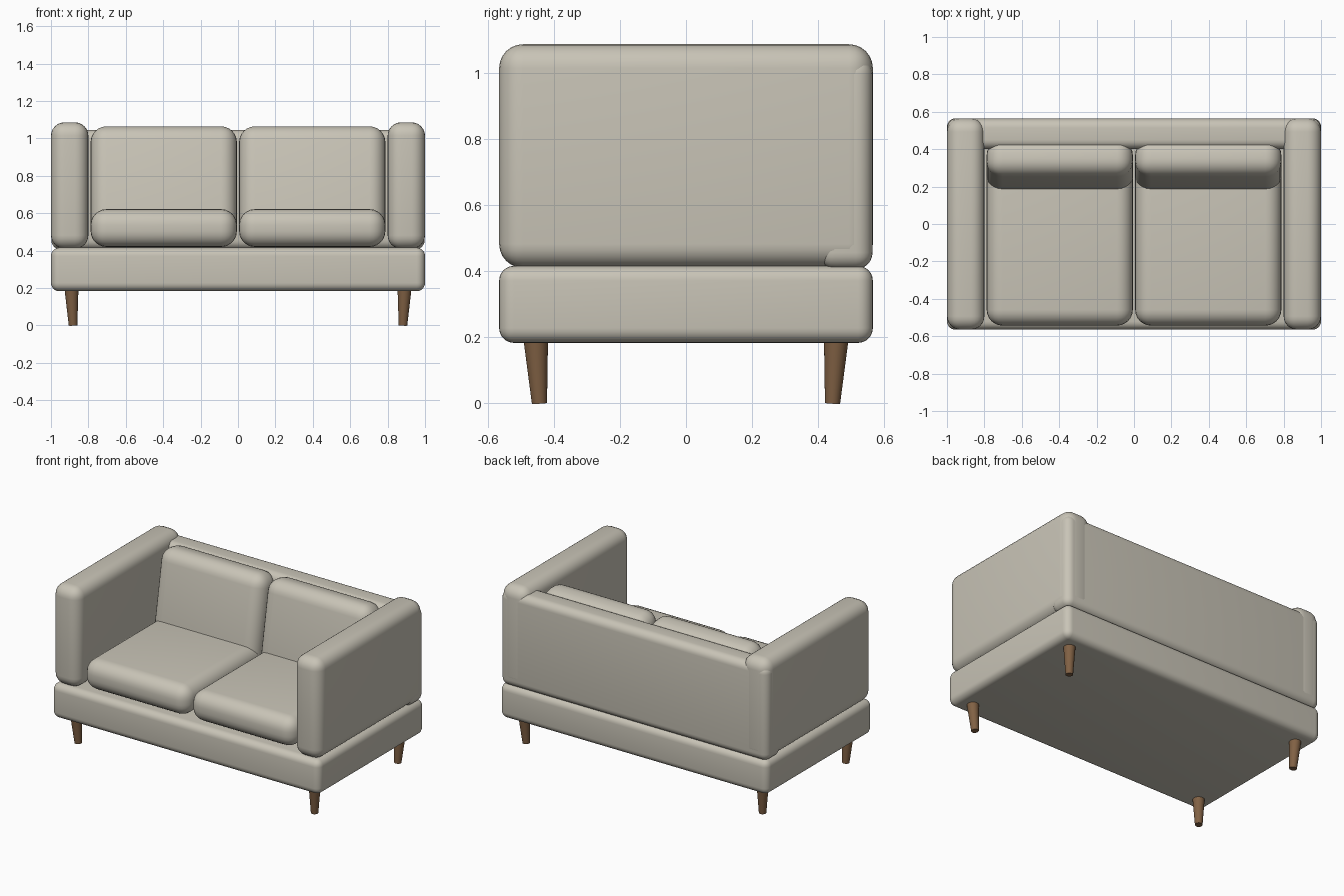
import bpy
import math
from mathutils import Vector

if "Cube" in bpy.data.objects:
    bpy.data.objects.remove(bpy.data.objects["Cube"], do_unlink=True)


def make_material(name, rgb):
    mat = bpy.data.materials.new(name)
    mat.use_nodes = True
    colour = (*rgb, 1.0)
    mat.diffuse_color = colour
    mat.node_tree.nodes["Principled BSDF"].inputs["Base Color"].default_value = colour
    return mat


fabric = make_material("beige fabric", (0.58, 0.55, 0.47))
wood = make_material("brown wood", (0.22, 0.12, 0.058))


def finish(obj, name, mat):
    obj.name = name
    obj.data.materials.append(mat)
    bpy.ops.object.shade_smooth_by_angle(angle=math.radians(40))


def rounded_box(name, low, high, radius, tilt=0.0):
    """Upholstered block between two corners, with rounded edges."""
    low, high = Vector(low), Vector(high)
    bpy.ops.mesh.primitive_cube_add(size=1, location=(low + high) / 2)
    obj = bpy.context.object
    obj.scale = high - low
    bpy.ops.object.transform_apply(location=False, rotation=False, scale=True)
    bevel = obj.modifiers.new("rounding", "BEVEL")
    bevel.width = radius
    bevel.segments = 6
    bpy.ops.object.modifier_apply(modifier=bevel.name)
    obj.rotation_euler.x = tilt
    finish(obj, name, fabric)
    return obj


# Frame
rounded_box("base", (-1, -0.565, 0.183), (1, 0.565, 0.416), 0.045)
rounded_box("backrest", (-0.998, 0.4, 0.406), (0.998, 0.564, 1.045), 0.05)

for side, label in ((1, "left"), (-1, "right")):
    # Arm
    inner, outer = sorted((side * 0.8, side))
    rounded_box(label + "_arm", (inner, -0.565, 0.41), (outer, 0.565, 1.086), 0.072)

    # Cushions
    x0, x1 = sorted((side * 0.006, side * 0.788))
    rounded_box(label + "_seat_cushion", (x0, -0.543, 0.42), (x1, 0.41, 0.622), 0.085)
    rounded_box(label + "_back_cushion", (x0, 0.213, 0.45), (x1, 0.413, 1.066), 0.085,
                tilt=-math.radians(10))

    # Tapered legs, leaning slightly inwards towards the floor
    for end, place in ((-1, "front"), (1, "back")):
        foot = Vector((side * 0.882, end * 0.443, 0))
        top = Vector((side * 0.89, end * 0.454, 0.19))
        axis = top - foot
        bpy.ops.mesh.primitive_cone_add(vertices=24, radius1=0.023, radius2=0.037,
                                        depth=axis.length, location=(foot + top) / 2)
        leg = bpy.context.object
        leg.rotation_euler = axis.to_track_quat("Z", "Y").to_euler()
        finish(leg, f"{place}_{label}_leg", wood)
